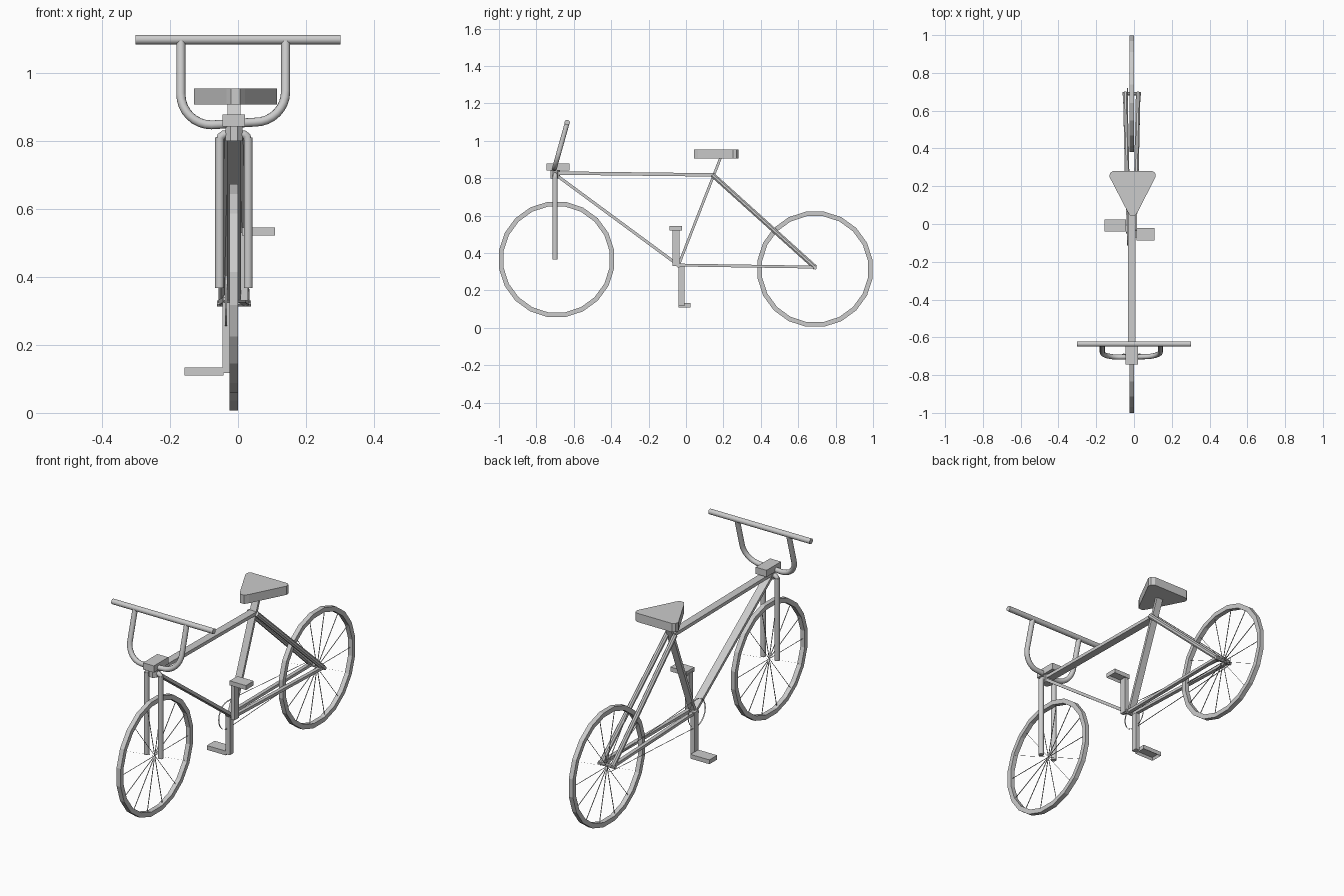
import bpy, bmesh, math
from mathutils import Vector

if "Cube" in bpy.data.objects:
    bpy.data.objects.remove(bpy.data.objects["Cube"])

CX = -0.012                       # centre plane of the frame
FRONT = Vector((CX, -0.692, 0.366))
REAR = Vector((CX, 0.69, 0.314))
BB = Vector((CX, -0.04, 0.335))   # bottom bracket


def add_object(name, bm, recalc=True):
    if recalc:
        bmesh.ops.recalc_face_normals(bm, faces=bm.faces[:])
    me = bpy.data.meshes.new(name)
    bm.to_mesh(me)
    bm.free()
    ob = bpy.data.objects.new(name, me)
    bpy.context.collection.objects.link(ob)
    return ob


def smooth(ob, angle=40):
    bpy.ops.object.select_all(action='DESELECT')
    ob.select_set(True)
    bpy.context.view_layer.objects.active = ob
    bpy.ops.object.shade_smooth_by_angle(angle=math.radians(angle))


def tube(name, a, b, wx, wt, n=4):
    """Prism from a to b: wx wide sideways, wt thick, n sides."""
    a, b = Vector(a), Vector(b)
    d = (b - a).normalized()
    side = Vector((1, 0, 0)) if abs(d.x) < 0.9 else Vector((0, 1, 0))
    up = d.cross(side).normalized()
    side = up.cross(d)
    k = 1 / math.cos(math.pi / n)
    bm = bmesh.new()
    rings = []
    for p in (a, b):
        angs = [2 * math.pi * (i + 0.5) / n for i in range(n)]
        rings.append([bm.verts.new(p + side * math.cos(t) * wx / 2 * k
                                   + up * math.sin(t) * wt / 2 * k) for t in angs])
    for i in range(n):
        j = (i + 1) % n
        bm.faces.new((rings[0][i], rings[0][j], rings[1][j], rings[1][i]))
    bm.faces.new(rings[0])
    bm.faces.new(rings[1])
    ob = add_object(name, bm)
    if n > 8:
        smooth(ob)
    return ob


def box(name, lo, hi, hollow_below=False):
    bm = bmesh.new()
    bmesh.ops.create_cube(bm, size=1)
    for v in bm.verts:
        v.co = Vector([lo[i] + (v.co[i] + 0.5) * (hi[i] - lo[i]) for i in range(3)])
    if hollow_below:
        f = [f for f in bm.faces if f.normal.z < -0.9]
        bmesh.ops.inset_region(bm, faces=f, thickness=0.009)
        for v in f[0].verts:
            v.co.z += 0.6 * (hi[2] - lo[2])
    return add_object(name, bm)


def bent_tube(name, pts, r):
    cu = bpy.data.curves.new(name, 'CURVE')
    cu.dimensions = '3D'
    cu.bevel_depth, cu.bevel_resolution, cu.use_fill_caps = r, 3, True
    sp = cu.splines.new('POLY')
    sp.points.add(len(pts) - 1)
    for p, co in zip(sp.points, pts):
        p.co = (*co, 1)
        p.radius = 1
    ob = bpy.data.objects.new(name, cu)
    bpy.context.collection.objects.link(ob)
    return ob


def wheel(name, c):
    # rim and tyre: square section, 20 sides
    n, R, w = 20, 0.3115, 0.025
    bm = bmesh.new()
    rings = []
    for i in range(n):
        t = 2 * math.pi * (i + 0.5) / n
        rings.append([bm.verts.new(c + Vector((x, r * math.cos(t), r * math.sin(t))))
                      for x, r in ((-w / 2, R), (w / 2, R), (w / 2, R - w), (-w / 2, R - w))])
    for i in range(n):
        a, b = rings[i], rings[(i + 1) % n]
        for k in range(4):
            bm.faces.new((a[k], a[(k + 1) % 4], b[(k + 1) % 4], b[k]))
    add_object(name + "_tyre", bm)
    # spokes: thin ribbons seen edge-on from the side
    bm = bmesh.new()
    for i in range(14):
        t = 2 * math.pi * i / 14
        d = Vector((0, math.cos(t), math.sin(t)))
        bm.faces.new([bm.verts.new(c + d * r + Vector((x, 0, 0)))
                      for r, x in ((0, -.0025), (0, .0025), (.288, .0025), (.288, -.0025))])
    add_object(name + "_spokes", bm, False)


wheel("front_wheel", FRONT)
wheel("rear_wheel", REAR)
tube("rear_axle", REAR + Vector((-0.05, 0, 0.008)), REAR + Vector((0.05, 0, 0.008)), 0.018, 0.018, 8)

# main frame: flat tubes, wider than tall
SEAT_TOP = (CX, 0.147, 0.818)
tube("top_tube", (CX, -0.70, 0.828), SEAT_TOP, 0.042, 0.018)
tube("down_tube", (CX, -0.695, 0.818), BB, 0.042, 0.016)
tube("seat_tube", BB, (CX, 0.187, 0.915), 0.038, 0.014)
tube("bottom_bracket", BB + Vector((-0.03, 0, 0)), BB + Vector((0.035, 0, 0)), 0.022, 0.022, 8)

# mirrored pairs: stays and fork legs
for s, label in ((-1, "left"), (1, "right")):
    tube(label + "_seat_stay", (CX + s * 0.022, 0.142, 0.818),
         (CX + s * 0.034, 0.692, 0.322), 0.024, 0.026, 8)
    tube(label + "_chain_stay", (CX + s * 0.017, -0.04, 0.336),
         (CX + s * 0.034, 0.69, 0.325), 0.02, 0.015)
    tube(label + "_fork_leg", (CX + s * 0.042, -0.70, 0.367),
         (CX + s * 0.042, -0.70, 0.81), 0.026, 0.028, 12)
bent_tube("fork_crown", [(CX + s * x, -0.70, z) for s, x, z in
                         ((-1, .042, .80), (-1, .038, .813), (-1, .03, .819),
                          (1, .03, .819), (1, .038, .813), (1, .042, .80))], 0.0125)

# stem
tube("steering_neck", (CX, -0.70, 0.80), (CX, -0.70, 0.85), 0.05, 0.05, 8)
box("stem_block", (-0.045, -0.745, 0.842), (0.02, -0.622, 0.878))

# handlebar: U-shaped riser leaning back, plus a straight grip bar
path = []
for i in range(9):
    t = math.pi + i * math.pi / 16
    path.append((-0.078 + 0.09 * math.cos(t), 0.937 + 0.09 * math.sin(t)))
for i in range(9):
    t = 1.5 * math.pi + i * math.pi / 16
    path.append((0.05 + 0.09 * math.cos(t), 0.945 + 0.09 * math.sin(t)))
path = [(-0.168, 1.095)] + path + [(0.14, 1.095)]
bent_tube("handlebar_riser",
          [(x, -0.705 + (z - 0.847) * 0.28, z) for x, z in path], 0.0135)
tube("handlebar_grip_bar", (-0.302, -0.635, 1.098), (0.302, -0.635, 1.098), 0.028, 0.028, 12)

# seat: rounded triangle, extruded
outline = [(-.130, .25), (-.127, .27), (-.113, .28), (.097, .28), (.112, .27), (.115, .25),
           (.020, .065), (.006, .044), (-.020, .044), (-.034, .065)]
bm = bmesh.new()
f = bm.faces.new([bm.verts.new((x, y, 0.907)) for x, y in outline])
ext = bmesh.ops.extrude_face_region(bm, geom=[f])
for v in ext["geom"]:
    if isinstance(v, bmesh.types.BMVert):
        v.co.z += 0.047
add_object("seat", bm)

# cranks and hollow-bottomed pedals
box("right_crank", (0.008, -0.071, 0.33), (0.030, -0.035, 0.53))
box("left_crank", (-0.045, -0.041, 0.117), (-0.020, -0.009, 0.345))
box("right_pedal", (0.012, -0.088, 0.521), (0.109, -0.022, 0.545), True)
box("left_pedal", (-0.157, -0.041, 0.110), (-0.043, 0.025, 0.133), True)

# chainring and chain: thin open strips
X0, X1 = -0.038, -0.033


def strip(name, pts, closed=True):
    bm = bmesh.new()
    rows = [[bm.verts.new((x, y, z)) for x in (X0, X1)] for y, z in pts]
    for i in range(len(rows) - (0 if closed else 1)):
        a, b = rows[i], rows[(i + 1) % len(rows)]
        bm.faces.new((a[0], a[1], b[1], b[0]))
    add_object(name, bm)


def arc(cy, cz, r, n, a0, a1):
    return [(cy + r * math.cos(a0 + (a1 - a0) * i / n), cz + r * math.sin(a0 + (a1 - a0) * i / n))
            for i in range(n + 1)]


strip("chainring", arc(-0.04, 0.33, 0.072, 19, 0, 2 * math.pi * 19 / 20))
h = math.pi / 2
strip("chain", arc(-0.04, 0.33, 0.075, 10, h, 3 * h) + arc(0.69, 0.322, 0.03, 8, -h, h))
